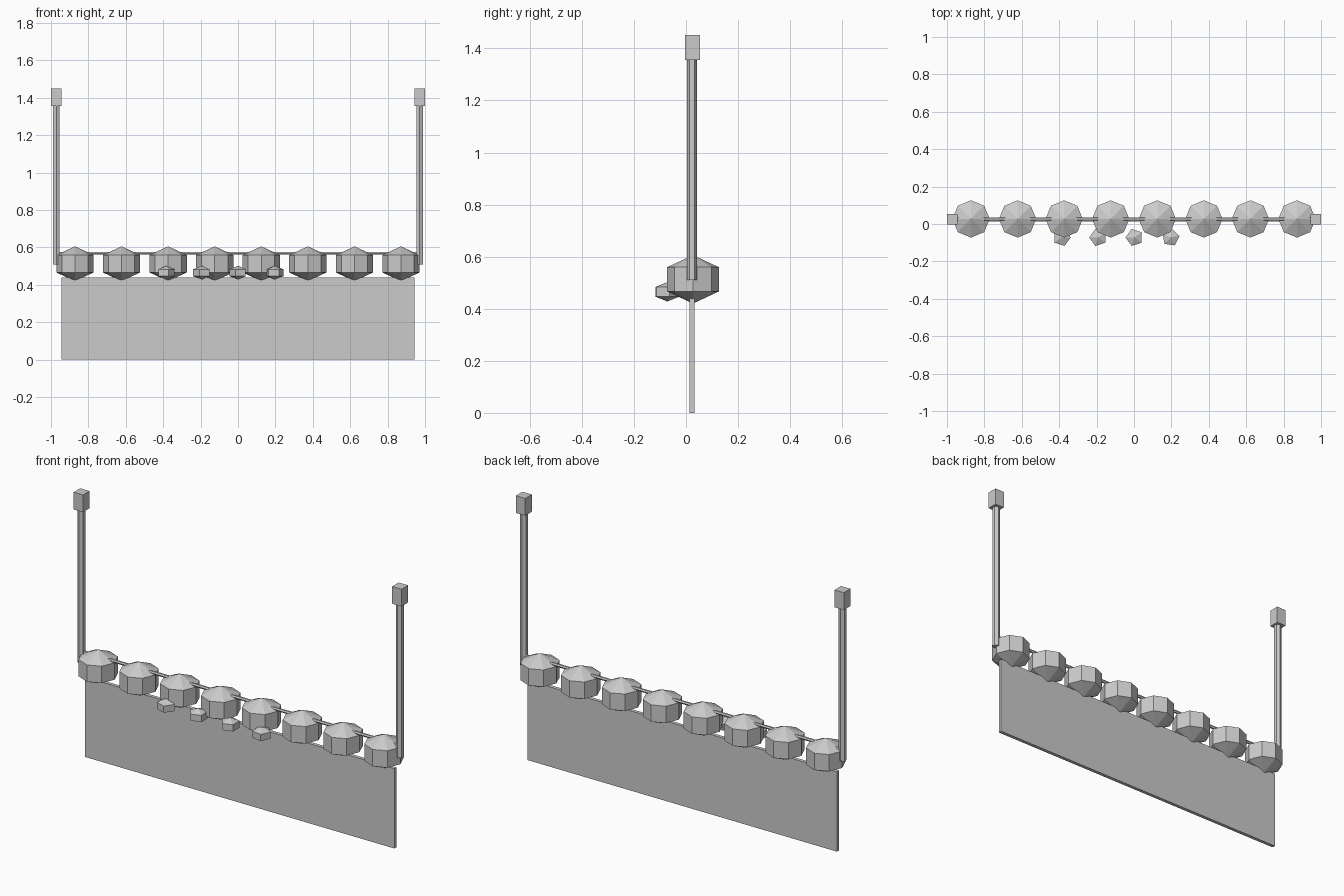
import bpy, math

cube = bpy.data.objects.get("Cube")
if cube:
    bpy.data.objects.remove(cube, do_unlink=True)

CY = 0.025  # shared depth of rod, posts and curtain

grey = bpy.data.materials.new("plain grey")
grey.use_nodes = True
grey.diffuse_color = (0.6, 0.6, 0.6, 1)
grey.node_tree.nodes["Principled BSDF"].inputs["Base Color"].default_value = grey.diffuse_color


def finish(name):
    ob = bpy.context.object
    ob.name = name
    ob.data.materials.append(grey)
    return ob


def box(name, centre, size):
    bpy.ops.mesh.primitive_cube_add(size=1, location=centre)
    finish(name).scale = size


def cylinder(name, centre, radius, length, sides, rotation=(0, 0, 0)):
    bpy.ops.mesh.primitive_cylinder_add(vertices=sides, radius=radius, depth=length,
                                        location=centre, rotation=rotation)
    return finish(name)


def faceted_ball(name, centre, sides, rings, scale, turn=0):
    bpy.ops.mesh.primitive_uv_sphere_add(segments=sides, ring_count=rings, radius=1,
                                         location=centre, rotation=(0, 0, turn))
    finish(name).scale = scale


# Hanging posts with square caps
for side, x in (("right", -0.971), ("left", 0.971)):
    cylinder(f"{side}_post", (x, CY - 0.002, 0.935), 0.02, 0.85, 6)
    box(f"{side}_post_cap", (math.copysign(0.9715, x), CY, 1.403), (0.057, 0.057, 0.095))

# Horizontal rod
cylinder("rod", (0, CY + 0.002, 0.569), 0.009, 1.94, 6, (0, math.pi / 2, 0))

# Row of rounded clumps and the curtain panels beneath them
width = 1.888 / 8
for i in range(8):
    faceted_ball(f"clump_{i + 1}", ((i - 3.5) * 0.249, CY + 0.002, 0.513), 8, 3,
                 (0.115, 0.115, 0.093))
    box(f"curtain_panel_{i + 1}", ((i - 3.5) * width, CY - 0.002, 0.22), (width, 0.019, 0.44))

# Small five-sided gems along the front
for i, turn in enumerate((-90, -54, 90, -80)):
    faceted_ball(f"gem_{i + 1}", ((i - 2) * 0.194 + 0.002, -0.072, 0.465), 5, 2,
                 (0.055, 0.055, 0.037), math.radians(turn))
